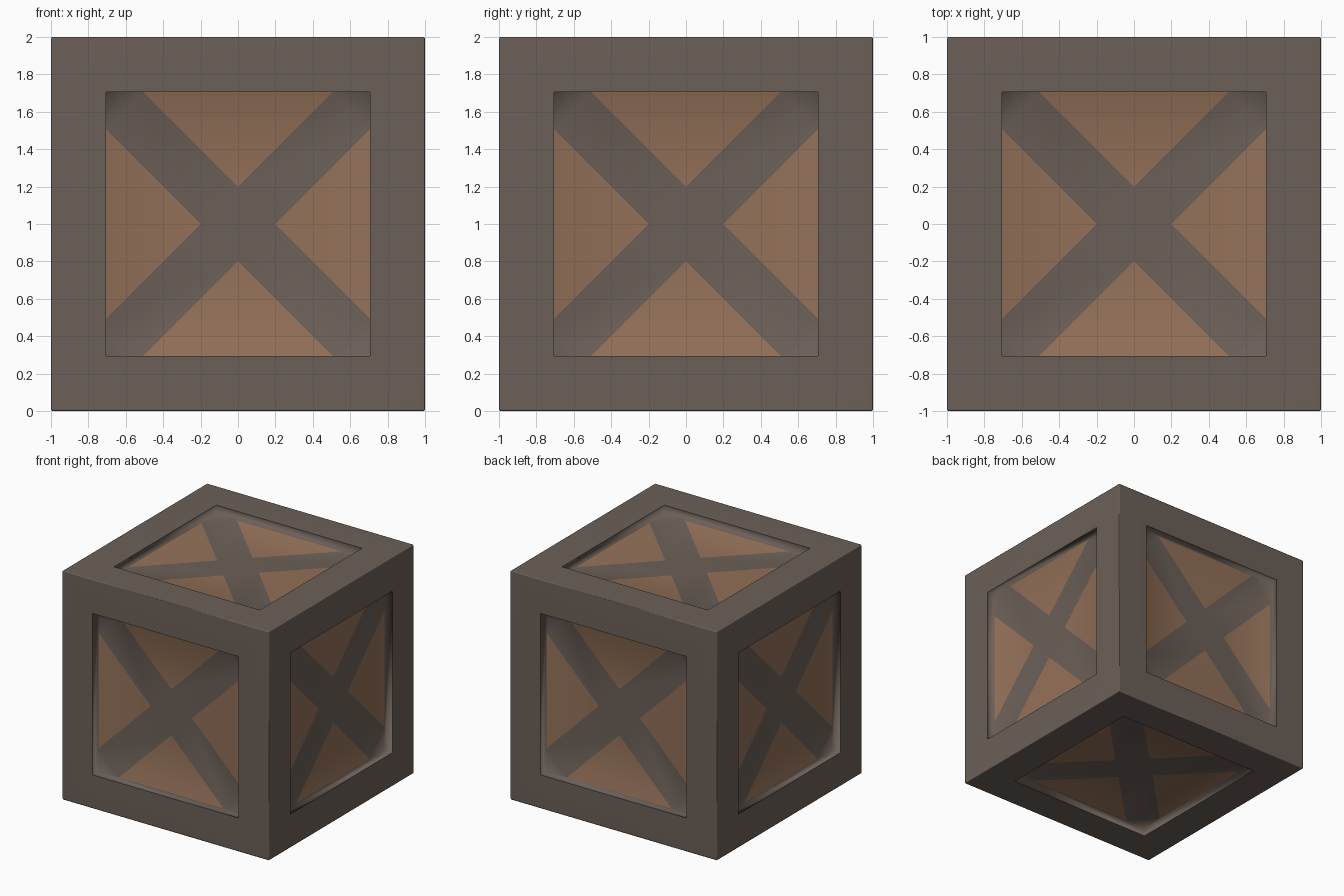
import bpy, bmesh, math
from mathutils import Matrix, Vector

if "Cube" in bpy.data.objects:
    bpy.data.objects.remove(bpy.data.objects["Cube"])

R = 0.705      # half width of the recessed opening
D = 0.08       # recess depth
B = 0.2        # half diagonal of the brace crossing
E = R - B      # where the brace edges meet the recess wall


def material(name, rgb):
    m = bpy.data.materials.new(name)
    m.diffuse_color = (*rgb, 1)
    m.use_nodes = True
    m.node_tree.nodes["Principled BSDF"].inputs["Base Color"].default_value = m.diffuse_color
    return m


bm = bmesh.new()


def face(mat, pts, index):
    f = bm.faces.new([bm.verts.new(mat @ Vector(p)) for p in pts])
    f.material_index = index
    f.smooth = True


def crate_side(side):
    f = 1 - D
    for q in range(4):
        m = side @ Matrix.Rotation(q * math.pi / 2, 4, 'Z')
        # border plank
        face(m, [(1, -1, 1), (1, 1, 1), (R, R, 1), (R, -R, 1)], 0)
        # recess wall
        face(m, [(R, -R, 1), (R, R, 1), (R, R, f), (R, E, f), (R, -E, f), (R, -R, f)], 0)
        # brown panel
        face(m, [(B, 0, f), (R, -E, f), (R, E, f)], 1)
        # brace arm
        face(m, [(B, 0, f), (R, E, f), (R, R, f), (E, R, f), (0, B, f)], 0)
    # brace crossing
    face(side, [(B, 0, f), (0, B, f), (-B, 0, f), (0, -B, f)], 0)


# six identical sides
for q in range(4):
    crate_side(Matrix.Rotation(q * math.pi / 2, 4, 'Z') @ Matrix.Rotation(math.pi / 2, 4, 'X'))
crate_side(Matrix.Identity(4))
crate_side(Matrix.Rotation(math.pi, 4, 'X'))
bmesh.ops.remove_doubles(bm, verts=bm.verts, dist=0.0005)


# crisp opening rims, lightly bevelled outer edges
def is_rim(v):
    a = sorted(abs(c) for c in v.co)
    return abs(a[0] - R) < 0.001 and abs(a[1] - R) < 0.001 and a[2] > 0.999


def is_corner(v):
    return min(abs(c) for c in v.co) > 0.999


for e in bm.edges:
    if all(is_rim(v) for v in e.verts):
        e.smooth = False
outer = [e for e in bm.edges if all(is_corner(v) for v in e.verts)]
bmesh.ops.bevel(bm, geom=outer, offset=0.008, segments=1, affect='EDGES', profile=0.5)
bmesh.ops.translate(bm, verts=bm.verts, vec=(0, 0, 1))
bmesh.ops.recalc_face_normals(bm, faces=bm.faces)

me = bpy.data.meshes.new("crate")
bm.to_mesh(me)
bm.free()
me.materials.append(material("dark_grey_brown_frame", (0.150, 0.117, 0.098)))
me.materials.append(material("brown_panel", (0.295, 0.165, 0.100)))
crate = bpy.data.objects.new("crate", me)
bpy.context.collection.objects.link(crate)
wn = crate.modifiers.new("soft_recess_shading", 'WEIGHTED_NORMAL')
wn.keep_sharp = True
